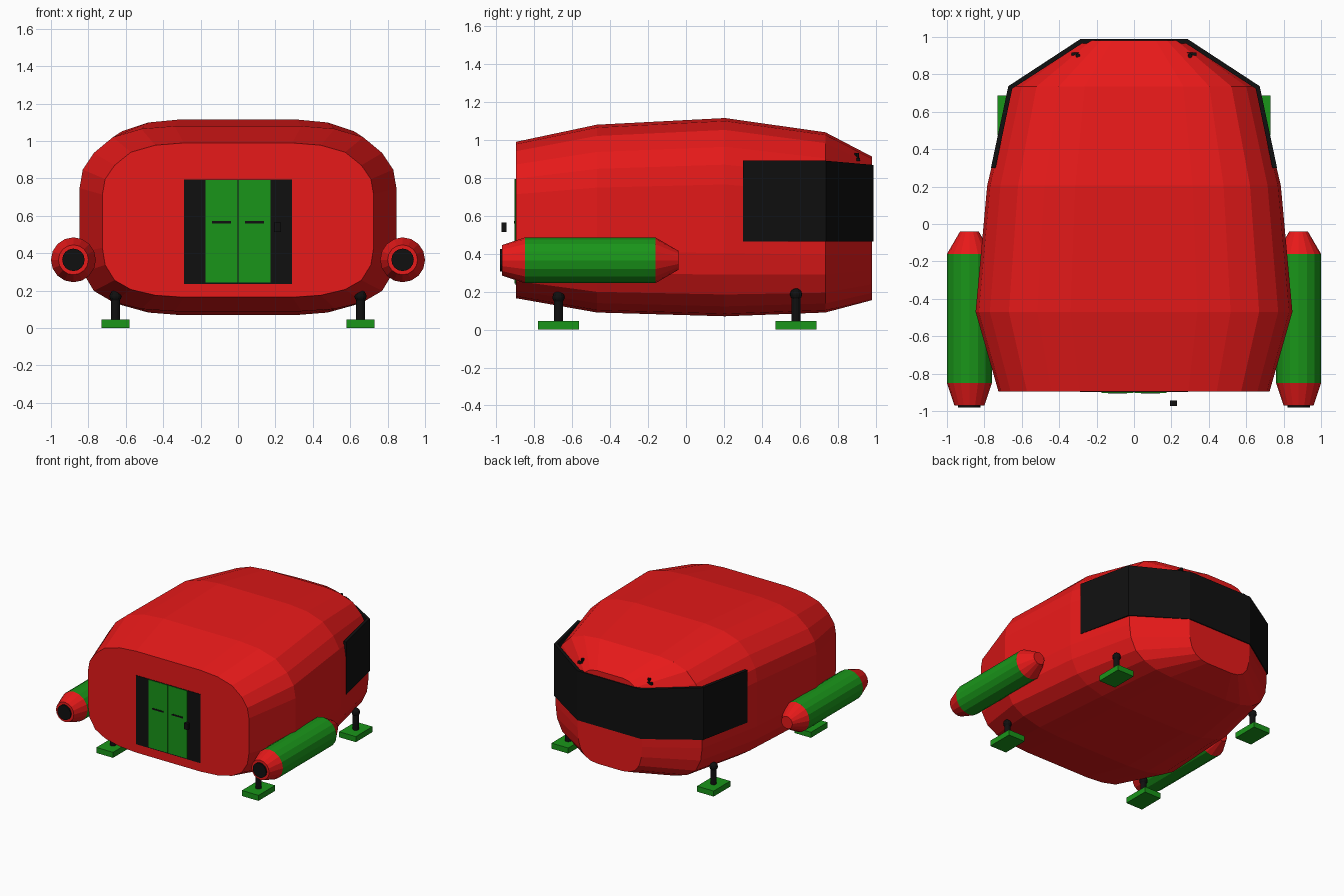
import bpy, bmesh
from math import pi
from mathutils import Matrix, Vector

if "Cube" in bpy.data.objects:
    bpy.data.objects.remove(bpy.data.objects["Cube"])


def mat(name, col):
    m = bpy.data.materials.new(name)
    m.diffuse_color = (*col, 1)
    m.use_nodes = True
    m.node_tree.nodes["Principled BSDF"].inputs["Base Color"].default_value = m.diffuse_color
    return m


RED = mat("red", (0.8, 0.01, 0.01))
GREEN = mat("green", (0.01, 0.3, 0.01))
BLACK = mat("black", (0.005, 0.005, 0.005))


def finish(name, bm, m):
    bmesh.ops.recalc_face_normals(bm, faces=bm.faces)
    me = bpy.data.meshes.new(name)
    bm.to_mesh(me)
    bm.free()
    me.materials.append(m)
    ob = bpy.data.objects.new(name, me)
    bpy.context.collection.objects.link(ob)
    return ob


def loft(name, rings, m, caps=True):
    bm = bmesh.new()
    vs = [[bm.verts.new(p) for p in r] for r in rings]
    n = len(vs[0])
    for a, b in zip(vs, vs[1:]):
        for i in range(n):
            j = (i + 1) % n
            bm.faces.new((a[i], a[j], b[j], b[i]))
    if caps:
        bm.faces.new(vs[0])
        bm.faces.new(vs[-1])
    return finish(name, bm, m)


def box(name, lo, hi, m):
    c = [(a + b) / 2 for a, b in zip(lo, hi)]
    s = [b - a for a, b in zip(lo, hi)]
    bm = bmesh.new()
    bmesh.ops.create_cube(bm, size=1, matrix=Matrix.Translation(c) @ Matrix.Diagonal((*s, 1)))
    return finish(name, bm, m)


def cone(name, loc, r1, r2, depth, m, axis="Z", seg=16):
    # first radius sits at the low end of the axis
    rot = Matrix.Rotation(-pi / 2, 4, "X") if axis == "Y" else Matrix.Identity(4)
    bm = bmesh.new()
    bmesh.ops.create_cone(bm, cap_ends=True, segments=seg, radius1=r1, radius2=r2,
                          depth=depth, matrix=Matrix.Translation(loc) @ rot)
    return finish(name, bm, m)


# hull: one rounded section scaled along y
half = [(.4, 1), (.61, .97), (.79, .88), (.91, .71), (.98, .53), (1, .33),
        (1, -.36), (.98, -.58), (.91, -.78), (.79, -.9), (.61, -.975), (.4, -1)]
section = half + [(-x, z) for x, z in reversed(half)]
stations = [(-.895, .725, .165, .99), (-.47, .847, .09, 1.08), (.205, .785, .07, 1.115),
            (.735, .66, .09, 1.04), (.98, .29, .155, .912)]
loft("hull", [[(x * w, y, (lo + hi) / 2 + z * (hi - lo) / 2) for x, z in section]
              for y, w, lo, hi in stations], RED)

# wrap-around windscreen: upright band following the nose
side = [(.765, .3, .89), (.672, .737, .89), (.288, .988, .868)]
path = side + [(-x, y, z) for x, y, z in reversed(side)]
rings = []
for x, y, top in path:
    d = Vector((x, y)) - Vector((0, .3))
    q = Vector((x, y)) - d.normalized() * .025
    rings.append([(x, y, .465), (x, y, top), (q.x, q.y, top), (q.x, q.y, .465)])
loft("windscreen", rings, BLACK)

# door frame and the two door leaves
box("door_frame", (-.29, -.899, .235), (.29, -.88, .795), BLACK)
box("door_sensor", (.193, -.972, .515), (.23, -.945, .565), BLACK)

for s, tag in ((-1, "left"), (1, "right")):
    def span(a, b):
        return sorted((s * a, s * b))

    a, b = span(.003, .173)
    box(tag + "_door", (a, -.903, .243), (b, -.885, .793), GREEN)
    a, b = span(.037, .138)
    box(tag + "_door_handle", (a, -.906, .56), (b, -.9, .572), BLACK)

    # wiper pivot above the windscreen
    a, b = span(.275, .335)
    box(tag + "_wiper", (a, .9, .888), (b, .918, .905), BLACK)
    cone(tag + "_wiper_pivot", (s * .3, .9, .91), .012, .012, .04, BLACK, seg=8)

    # engine pod
    x, z = s * .88, .365
    cone(tag + "_pod_body", (x, -.505, z), .12, .12, .69, GREEN, "Y")
    cone(tag + "_pod_tail", (x, -.91, z), .08, .12, .12, RED, "Y")
    cone(tag + "_pod_nose", (x, -.1, z), .12, .05, .12, RED, "Y")
    cone(tag + "_nozzle", (x, -.974, z), .06, .06, .014, BLACK, "Y")

    # landing legs
    for y, top, end in ((-.672, .17, "front"), (.58, .185, "rear")):
        n = f"{tag}_{end}_"
        x = s * .655
        box(n + "foot", (x - .075, y - .107, 0), (x + .075, y + .107, .045), GREEN)
        cone(n + "strut", (x, y, (.04 + top) / 2), .023, .023, top - .04, BLACK, seg=12)
        bm = bmesh.new()
        bmesh.ops.create_uvsphere(bm, u_segments=12, v_segments=8, radius=.032,
                                  matrix=Matrix.Translation((x, y, top)))
        finish(n + "joint", bm, BLACK)
